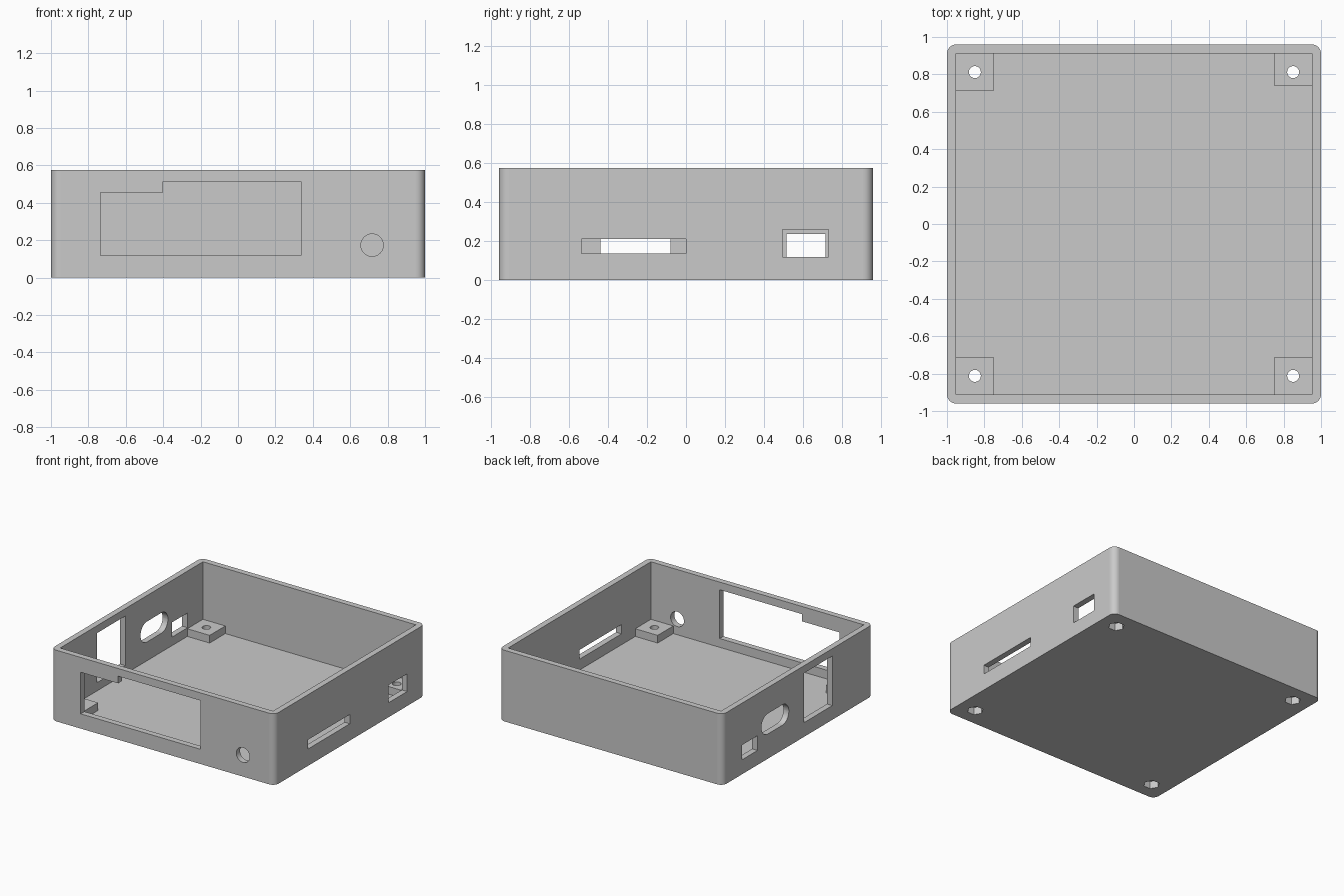
import bpy
import bmesh
from math import cos, sin, pi

cube = bpy.data.objects.get("Cube")
if cube:
    bpy.data.objects.remove(cube, do_unlink=True)

# Overall sizes
HALF_X, HALF_Y, HEIGHT = 1.0, 0.96, 0.575
WALL, FLOOR, CORNER = 0.048, 0.048, 0.05
IN_X, IN_Y = HALF_X - WALL, HALF_Y - WALL
PAD, PAD_TOP = 0.2, 0.11
SCREW_X, SCREW_Y = 0.851, 0.812

grey = bpy.data.materials.new("grey_plastic")
grey.use_nodes = True
grey.diffuse_color = (0.59, 0.59, 0.59, 1)
grey.node_tree.nodes["Principled BSDF"].inputs["Base Color"].default_value = grey.diffuse_color


def rect(a0, a1, b0, b1):
    return [(a0, b0), (a1, b0), (a1, b1), (a0, b1)]


def circle(a, b, r, n=32):
    return [(a + r * cos(2 * pi * i / n), b + r * sin(2 * pi * i / n)) for i in range(n)]


def rounded_rect(a0, a1, b0, b1, r, n=8):
    centres = [(a1 - r, b1 - r), (a0 + r, b1 - r), (a0 + r, b0 + r), (a1 - r, b0 + r)]
    return [(ca + r * cos((q + i / n) * pi / 2), cb + r * sin((q + i / n) * pi / 2))
            for q, (ca, cb) in enumerate(centres) for i in range(n + 1)]


def prism(name, points, axis, lo, hi):
    """Extrude a flat profile along an axis from lo to hi."""
    place = {"x": lambda a, b, d: (d, a, b),
             "y": lambda a, b, d: (a, d, b),
             "z": lambda a, b, d: (a, b, d)}[axis]
    bm = bmesh.new()
    face = bm.faces.new([bm.verts.new(place(a, b, lo)) for a, b in points])
    new = bmesh.ops.extrude_face_region(bm, geom=[face])["geom"]
    shift = place(0, 0, hi - lo)
    bmesh.ops.translate(bm, vec=shift, verts=[v for v in new if isinstance(v, bmesh.types.BMVert)])
    bmesh.ops.recalc_face_normals(bm, faces=bm.faces)
    mesh = bpy.data.meshes.new(name)
    bm.to_mesh(mesh)
    bm.free()
    mesh.materials.append(grey)
    obj = bpy.data.objects.new(name, mesh)
    bpy.context.collection.objects.link(obj)
    return obj


def combine(target, tool, operation):
    """Apply a boolean and remove the tool object."""
    tool.hide_render = True
    mod = target.modifiers.new(tool.name, "BOOLEAN")
    mod.operation, mod.solver, mod.object = operation, "EXACT", tool
    bpy.ops.object.select_all(action="DESELECT")
    bpy.context.view_layer.objects.active = target
    target.select_set(True)
    bpy.ops.object.modifier_apply(modifier=mod.name)
    bpy.data.objects.remove(tool, do_unlink=True)


# Open tray with rounded outer corners and a square cavity
case = prism("case_tray", rounded_rect(-HALF_X, HALF_X, -HALF_Y, HALF_Y, CORNER), "z", 0, HEIGHT)
combine(case, prism("cavity", rect(-IN_X, IN_X, -IN_Y, IN_Y), "z", FLOOR, 1), "DIFFERENCE")

# Corner mounting pads, sunk into floor and walls; the one by the port is shorter
corners = [(sx, sy) for sx in (-1, 1) for sy in (-1, 1)]
for sx, sy in corners:
    depth = 0.174 if (sx, sy) == (1, 1) else PAD
    xs = sorted((sx * (IN_X - PAD), sx * (IN_X + 0.025)))
    ys = sorted((sy * (IN_Y - depth), sy * (IN_Y + 0.025)))
    combine(case, prism("pad", rect(*xs, *ys), "z", FLOOR / 2, PAD_TOP), "UNION")

# Screw holes with hexagonal nut pockets underneath
for sx, sy in corners:
    x, y = sx * SCREW_X, sy * SCREW_Y
    combine(case, prism("screw_hole", circle(x, y, 0.032), "z", -0.1, 0.3), "DIFFERENCE")
    combine(case, prism("nut_pocket", circle(x, y, 0.06, 6), "z", -0.1, 0.06), "DIFFERENCE")

# Front wall: stepped window and round hole
window = [(-0.735, 0.119), (0.337, 0.119), (0.337, 0.513),
          (-0.4, 0.513), (-0.4, 0.455), (-0.735, 0.455)]
front = (-1.1, -IN_Y + 0.02)
# Wall at +x: long slot and port
slot = rect(-0.537, 0, 0.136, 0.211)
port = rect(0.495, 0.733, 0.117, 0.26)
# Wall at -x: small port, rounded slot and tall window
small_port = rect(0.515, 0.716, 0.117, 0.236)
oval = rounded_rect(0.115, 0.465, 0.2, 0.365, 0.082, 12)
tall_window = rect(-0.44, -0.08, 0.115, 0.515)

openings = [("front_window", window, "y", *front),
            ("front_hole", circle(0.717, 0.174, 0.06), "y", *front),
            ("long_slot", slot, "x", 0.9, 1.1),
            ("large_port", port, "x", 0.9, 1.1),
            ("small_port", small_port, "x", -1.1, -0.9),
            ("oval_slot", oval, "x", -1.1, -0.9),
            ("tall_window", tall_window, "x", -1.1, -0.9)]
for opening in openings:
    combine(case, prism(*opening), "DIFFERENCE")

# Smooth the curved strips, keep the walls and floor flat
bpy.ops.object.select_all(action="DESELECT")
case.select_set(True)
bpy.context.view_layer.objects.active = case
bpy.ops.object.shade_smooth_by_angle(angle=pi / 6)
for face in case.data.polygons:
    if max(abs(c) for c in face.normal) > 0.999:
        face.use_smooth = False
